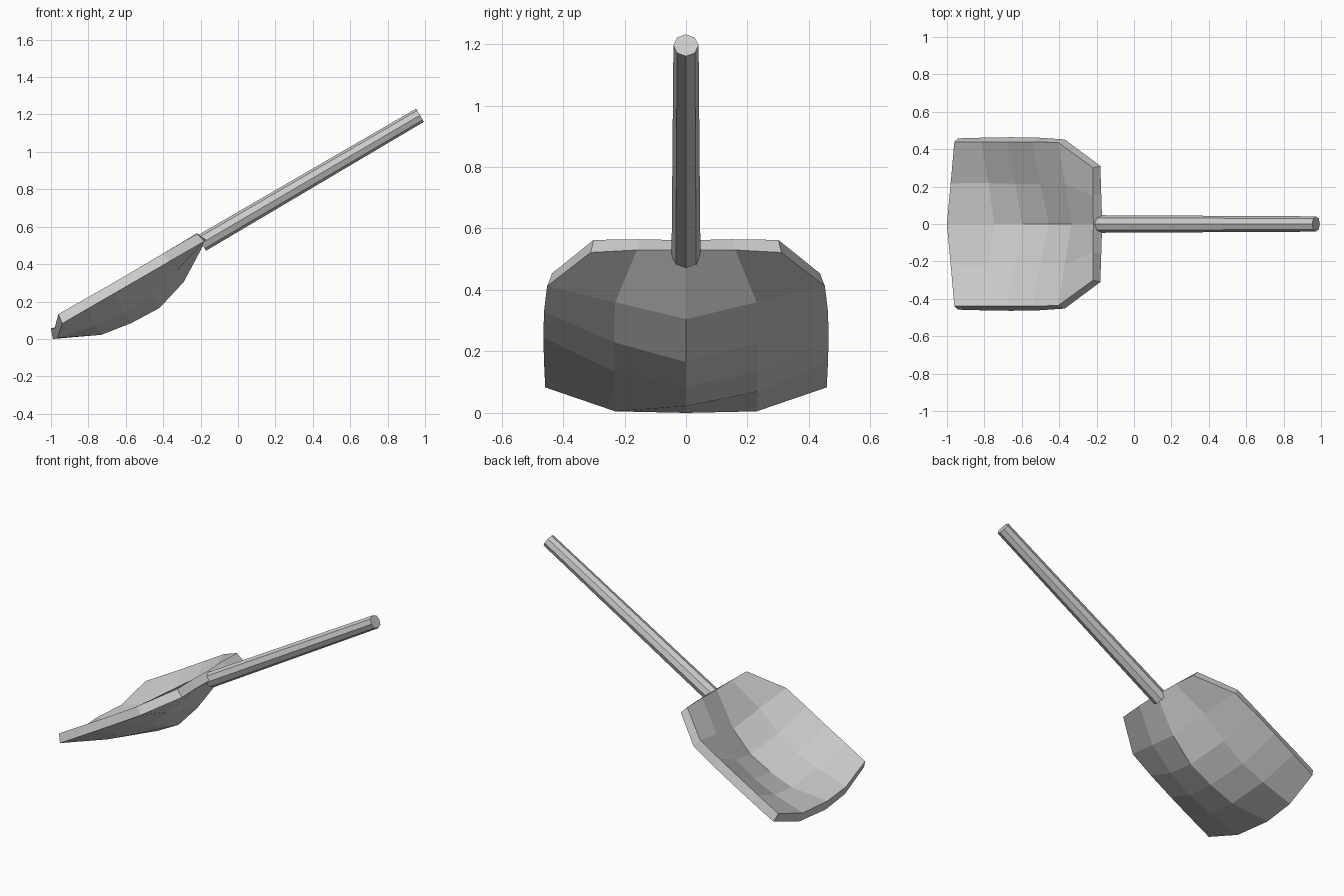
import bpy
import bmesh
import math
from mathutils import Vector

default_cube = bpy.data.objects.get("Cube")
if default_cube:
    bpy.data.objects.remove(default_cube, do_unlink=True)

# Single grey material
grey = bpy.data.materials.new("plain grey")
grey.use_nodes = True
colour = (0.6, 0.6, 0.6, 1)
grey.diffuse_color = colour
grey.node_tree.nodes["Principled BSDF"].inputs["Base Color"].default_value = colour


def add_object(name, bm):
    mesh = bpy.data.meshes.new(name)
    bm.to_mesh(mesh)
    bm.free()
    mesh.materials.append(grey)
    obj = bpy.data.objects.new(name, mesh)
    bpy.context.scene.collection.objects.link(obj)
    return obj


# Scoop: lengthwise profiles (x, z) of the underside, from tip to socket
centre_line = [(-.99, 0), (-.73, .022), (-.57, .085), (-.42, .165), (-.29, .305), (-.17, .53)]
middle_line = [(-.965, .005), (-.76, .07), (-.61, .135), (-.47, .23), (-.33, .36), (-.175, .53)]
rim_start, rim_end = Vector((-.94, .083)), Vector((-.18, .522))
rim_line = [rim_start.lerp(rim_end, t) for t in (0, .19, .37, .56, .75, 1)]
middle_width = [.23, .235, .235, .235, .23, .16]
rim_width = [.458, .462, .464, .462, .452, .31]

bm = bmesh.new()
rows = []
for i in range(len(centre_line)):
    section = [(rim_line[i], -rim_width[i]), (middle_line[i], -middle_width[i]),
               (centre_line[i], 0),
               (middle_line[i], middle_width[i]), (rim_line[i], rim_width[i])]
    rows.append([bm.verts.new((p[0], y, p[1])) for p, y in section])
for lower, upper in zip(rows, rows[1:]):
    for j in range(len(lower) - 1):
        bm.faces.new((lower[j], upper[j], upper[j + 1], lower[j + 1]))
bm.normal_update()
if sum(f.normal.z for f in bm.faces) < 0:
    bmesh.ops.reverse_faces(bm, faces=bm.faces[:])
scoop = add_object("scoop", bm)
shell = scoop.modifiers.new("thickness", "SOLIDIFY")
shell.thickness = 0.057
shell.offset = 1

# Handle: slightly tapered octagonal rod rising from the back of the scoop
start, end = Vector((-.195, 0, .512)), Vector((.973, 0, 1.196))
axis = end - start
bm = bmesh.new()
bmesh.ops.create_cone(bm, cap_ends=True, segments=8, radius1=.047,
                      radius2=.041, depth=axis.length)
handle = add_object("handle", bm)
handle.location = (start + end) / 2
handle.rotation_euler = (0, math.atan2(axis.x, axis.z), 0)
